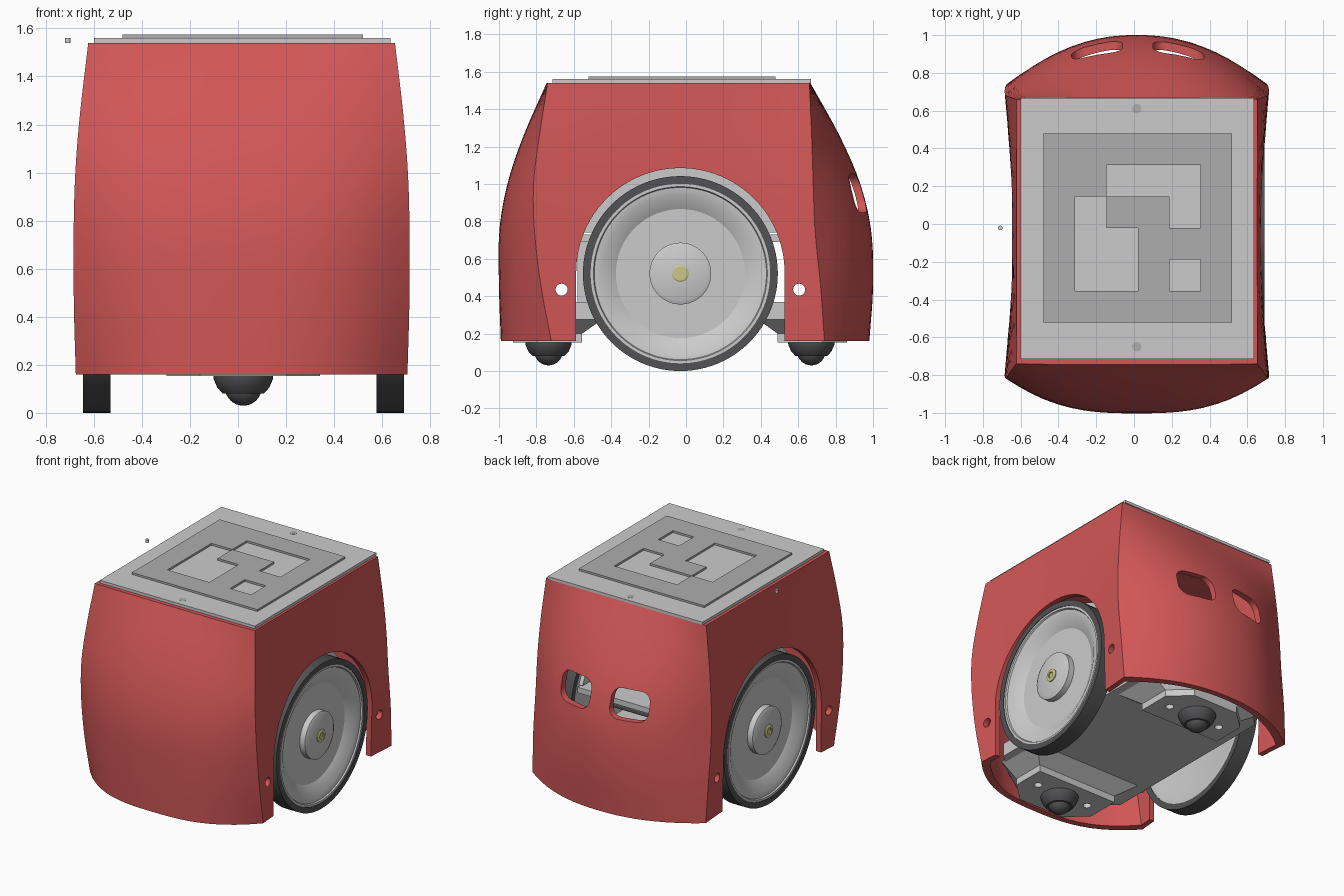
import bpy, bmesh, math

if "Cube" in bpy.data.objects:
    bpy.data.objects.remove(bpy.data.objects["Cube"])

CX = 0.015  # body centre line (the loose pin on the left shifts the bounds)


def material(name, r, g, b):
    m = bpy.data.materials.new(name)
    m.diffuse_color = (r, g, b, 1)
    m.use_nodes = True
    m.node_tree.nodes["Principled BSDF"].inputs["Base Color"].default_value = m.diffuse_color
    return m


RED = material("red_plastic", 0.65, 0.095, 0.095)
DARK = material("dark_rubber", 0.085, 0.085, 0.09)
BRASS = material("brass", 0.6, 0.58, 0.25)
TAG = material("tag_grey", 0.42, 0.42, 0.42)


def finish(name, bm, mat=None, smooth=True):
    bmesh.ops.remove_doubles(bm, verts=bm.verts, dist=1e-5)
    bmesh.ops.recalc_face_normals(bm, faces=bm.faces)
    me = bpy.data.meshes.new(name)
    bm.to_mesh(me)
    bm.free()
    ob = bpy.data.objects.new(name, me)
    bpy.context.collection.objects.link(ob)
    if mat:
        me.materials.append(mat)
    if smooth:
        shade(ob)
    return ob


def activate(ob):
    bpy.ops.object.select_all(action='DESELECT')
    ob.select_set(True)
    bpy.context.view_layer.objects.active = ob


def shade(ob):
    activate(ob)
    bpy.ops.object.shade_smooth_by_angle(angle=math.radians(28))


def skin(bm, rings, cap=True):
    """Join equal rings of points with quads."""
    vs = [[bm.verts.new(p) for p in r] for r in rings]
    n = len(vs[0])
    for a, b in zip(vs, vs[1:]):
        for i in range(n):
            bm.faces.new((a[i], a[(i + 1) % n], b[(i + 1) % n], b[i]))
    if cap:
        bm.faces.new(vs[0])
        bm.faces.new(vs[-1])


def place(axis, a, b, t):
    return {'x': (t, a, b), 'y': (a, t, b), 'z': (a, b, t)}[axis]


def prism(name, pts, axis, lo, hi, mat=None):
    bm = bmesh.new()
    skin(bm, [[place(axis, a, b, t) for a, b in pts] for t in (lo, hi)])
    return finish(name, bm, mat)


def box(name, x0, x1, y0, y1, z0, z1, mat=None):
    return prism(name, [(x0, y0), (x1, y0), (x1, y1), (x0, y1)], 'z', z0, z1, mat)


def lathe(name, prof, axis, a0, b0, t0, sign=1, mat=None, n=64):
    """Revolve (radius, offset) points about an axis line through (a0, b0)."""
    bm = bmesh.new()
    ang = [2 * math.pi * i / n for i in range(n)]
    skin(bm, [[place(axis, a0 + r * math.cos(q), b0 + r * math.sin(q), t0 + sign * t) for q in ang]
              for r, t in prof], cap=False)
    bmesh.ops.dissolve_degenerate(bm, dist=1e-6, edges=bm.edges)
    return finish(name, bm, mat)


def cylinder(name, r, axis, a, b, lo, hi, mat=None, n=32):
    return lathe(name, [(0, lo), (r, lo), (r, hi), (0, hi)], axis, a, b, 0, 1, mat, n)


def cut(ob, cutter):
    m = ob.modifiers.new("cut", 'BOOLEAN')
    m.object, m.operation, m.solver = cutter, 'DIFFERENCE', 'EXACT'
    activate(ob)
    bpy.ops.object.modifier_apply(modifier=m.name)
    bpy.data.objects.remove(cutter, do_unlink=True)


# Shell sections: z, half width, front corner y, front middle y, rear corner y, rear middle y
LEVELS = [(0.16, 0.69, -0.72, -0.99, 0.74, 0.98),
          (0.45, 0.698, -0.775, -1.0, 0.72, 1.0),
          (0.75, 0.699, -0.81, -0.998, 0.69, 0.99),
          (1.0, 0.692, -0.815, -0.955, 0.68, 0.932),
          (1.25, 0.672, -0.785, -0.872, 0.672, 0.825),
          (1.54, 0.638, -0.74, -0.745, 0.66, 0.665)]


def section(z):
    """Smooth interpolation of the section table."""
    L = LEVELS
    z = min(max(z, L[0][0]), L[-1][0])
    i = max(k for k in range(len(L) - 1) if L[k][0] <= z)
    h = L[i + 1][0] - L[i][0]
    t = (z - L[i][0]) / h

    def slope(k, c):
        a, b = L[max(k - 1, 0)], L[min(k + 1, len(L) - 1)]
        return (b[c] - a[c]) / (b[0] - a[0]) * h
    return [(2*t**3 - 3*t*t + 1) * L[i][c] + (t**3 - 2*t*t + t) * slope(i, c)
            + (3*t*t - 2*t**3) * L[i + 1][c] + (t**3 - t*t) * slope(i + 1, c) for c in range(1, 6)]


def shell_solid(name, z_list, inset):
    bm = bmesh.new()
    rings = []
    for z in z_list:
        hx, fc, fm, rc, rm = section(z)
        waist = 0.6 * (hx - 0.637)
        hx, fc, fm, rc, rm = hx - inset, fc + inset, fm + inset, rc - inset, rm - inset
        us = [-1 + i / 10 for i in range(20)]
        vs = [-1 + i / 5 for i in range(10)]
        ring = [(hx * u, fc + (fm - fc) * (1 - abs(u) ** 2.8)) for u in us]
        ring += [(hx - waist * (1 - v * v), fc + (rc - fc) * (v + 1) / 2) for v in vs]
        ring += [(-hx * u, rc + (rm - rc) * (1 - abs(u) ** 2.2)) for u in us]
        ring += [(-hx + waist * (1 - v * v), rc + (fc - rc) * (v + 1) / 2) for v in vs]
        rings.append([(CX + x, y, z) for x, y in ring])
    skin(bm, rings)
    return finish(name, bm, RED, smooth=False)


def arch(r, y, z, base):
    pts = [(y + r * math.cos(math.pi * i / 48), z + r * math.sin(math.pi * i / 48)) for i in range(49)]
    return pts + [(y - r, base), (y + r, base)]


# Red body shell, hollow and open below
shell = shell_solid("body_shell", [0.16 + 1.38 * i / 20 for i in range(21)], 0)
cut(shell, shell_solid("hollow", [0.05] + [0.16 + 1.33 * i / 12 for i in range(13)], 0.042))

# Wheel arches, side screw holes and rear windows
WX, WY, WZ = 0.0225, -0.03, 0.521
cut(shell, prism("arch_cutter", arch(0.557, WY, 0.528, 0), 'x', -1, 1))
for y in (-0.665, 0.605):
    cut(shell, cylinder("hole_cutter", 0.032, 'x', y, 0.435, -1, 1))
for s in (-1, 1):
    slot = []
    for k, (sx, sz) in enumerate([(1, 1), (-1, 1), (-1, -1), (1, -1)]):
        for i in range(7):
            q = math.pi / 2 * (k + i / 6)
            slot.append((CX + 0.005 + s * 0.215 + sx * 0.065 + 0.07 * math.cos(q),
                         0.95 + sz * 0.032 + 0.07 * math.sin(q)))
    cut(shell, prism("slot_cutter", slot, 'y', 0.74, 1.2))
shade(shell)

# Top plate with raised marker sheet made of square cells
box("top_plate", -0.60, 0.635, -0.715, 0.668, 1.54, 1.56)
for y in (-0.65, 0.61):
    cylinder("top_screw", 0.025, 'z', CX, y, 1.55, 1.561, TAG)
bm = bmesh.new()
bmesh.ops.create_grid(bm, x_segments=6, y_segments=6, size=0.5)
OPEN = {(2, 1), (3, 1), (4, 1), (4, 2), (1, 2), (1, 3), (2, 3), (1, 4), (2, 4), (4, 4)}
gone = []
for f in bm.faces:
    c = f.calc_center_median()
    if (int((c.x + 0.5) * 6), int((0.5 - c.y) * 6)) in OPEN:
        gone.append(f)
bmesh.ops.delete(bm, geom=gone, context='FACES')
top = bmesh.ops.extrude_face_region(bm, geom=bm.faces[:])["geom"]
bmesh.ops.translate(bm, verts=[g for g in top if isinstance(g, bmesh.types.BMVert)], vec=(0, 0, 0.014))
bmesh.ops.translate(bm, verts=bm.verts, vec=(0.02, -0.022, 1.56))
finish("marker_sheet", bm, TAG, smooth=False)

# Loose pin beside the top plate
cylinder("loose_pin", 0.012, 'z', -0.708, -0.02, 1.54, 1.56, None, 16)

# Wheels: tyre, dished disc, brass axle screw
TYRE = [(0.48, -0.115), (0.521, -0.115), (0.521, 0), (0.48, 0), (0.48, -0.115)]
DISC = [(0, -0.09), (0.36, -0.09), (0.44, -0.112), (0.481, -0.112), (0.481, -0.004), (0.465, -0.004),
        (0.46, -0.014), (0.42, -0.018), (0.345, -0.062), (0.165, -0.062), (0.165, -0.02),
        (0.145, -0.01), (0, -0.01)]
SCREW = [(0, -0.03), (0.045, -0.03), (0.045, -0.004), (0.038, 0), (0.022, 0), (0.022, -0.008), (0, -0.008)]
for s, side in ((-1, "left"), (1, "right")):
    x = WX + s * 0.668
    lathe(side + "_tyre", TYRE, 'x', WY, WZ, x, s, DARK, 96)
    lathe(side + "_wheel_disc", DISC, 'x', WY, WZ, x, s, None, 96)
    lathe(side + "_axle_screw", SCREW, 'x', WY, WZ, x, s, BRASS, 24)
    cylinder(side + "_motor", 0.14, 'x', WY, WZ, *sorted((CX + s * 0.1, CX + s * 0.53)))
    # Inner guard behind the top of the wheel
    prism(side + "_wheel_guard", arch(0.557, WY, 0.528, 0.69)[6:43], 'x',
          *sorted((CX + s * 0.47, CX + s * 0.5)))
cylinder("axle", 0.03, 'x', WY, WZ, CX - 0.6, CX + 0.6)

# Chassis tray with tapered ends, and the parts seen through the gaps
prism("chassis", [(CX + sx * a, y) for sx, a, y in (
    (-1, 0.3, -0.9), (1, 0.3, -0.9), (1, 0.5, -0.72), (1, 0.5, 0.66), (1, 0.3, 0.84),
    (-1, 0.3, 0.84), (-1, 0.5, 0.66), (-1, 0.5, -0.72))], 'z', 0.275, 0.37)
box("circuit_shelf", CX - 0.5, CX + 0.5, -0.58, 0.5, 0.69, 0.73)
box("battery_block", CX - 0.4, CX + 0.4, -0.4, 0.3, 0.73, 1.06)
for s in (-1, 1):
    box("shelf_post", CX + s * 0.4 - 0.03, CX + s * 0.4 + 0.03, -0.58, -0.52, 0.37, 0.69)

# Ball casters on mounts that flare up into the tray, front and rear
for d, y, name in ((-1, -0.735, "front"), (1, 0.67, "rear")):
    cx = CX + 0.007
    outline = [(-0.32, -0.18), (0.32, -0.18), (0.32, 0.06), (0.18, 0.19), (-0.18, 0.19), (-0.32, 0.06)]
    bm = bmesh.new()
    skin(bm, [[(cx + a * k, y + d * (b - (g if b < -0.1 else 0)), z) for a, b in outline]
              for z, k, g in ((0.153, 1, 0), (0.2, 1, 0), (0.285, 1.4, 0.12))])
    mount = finish(name + "_caster_mount", bm)
    for s in (-1, 1):
        cut(mount, cylinder("mount_hole", 0.027, 'z', cx + s * 0.21, y - d * 0.03, 0.1, 0.19))
    shade(mount)
    lathe(name + "_caster_housing", [(0, 0.16), (0.125, 0.16), (0.123, 0.14), (0.108, 0.105),
                                     (0.085, 0.08), (0, 0.08)], 'z', cx, y, 0, 1, DARK, 40)
    ball = [(0.077 * math.sin(math.pi * i / 16), 0.107 - 0.077 * math.cos(math.pi * i / 16)) for i in range(17)]
    lathe(name + "_caster_ball", ball, 'z', cx, y, 0, 1, DARK, 32)
